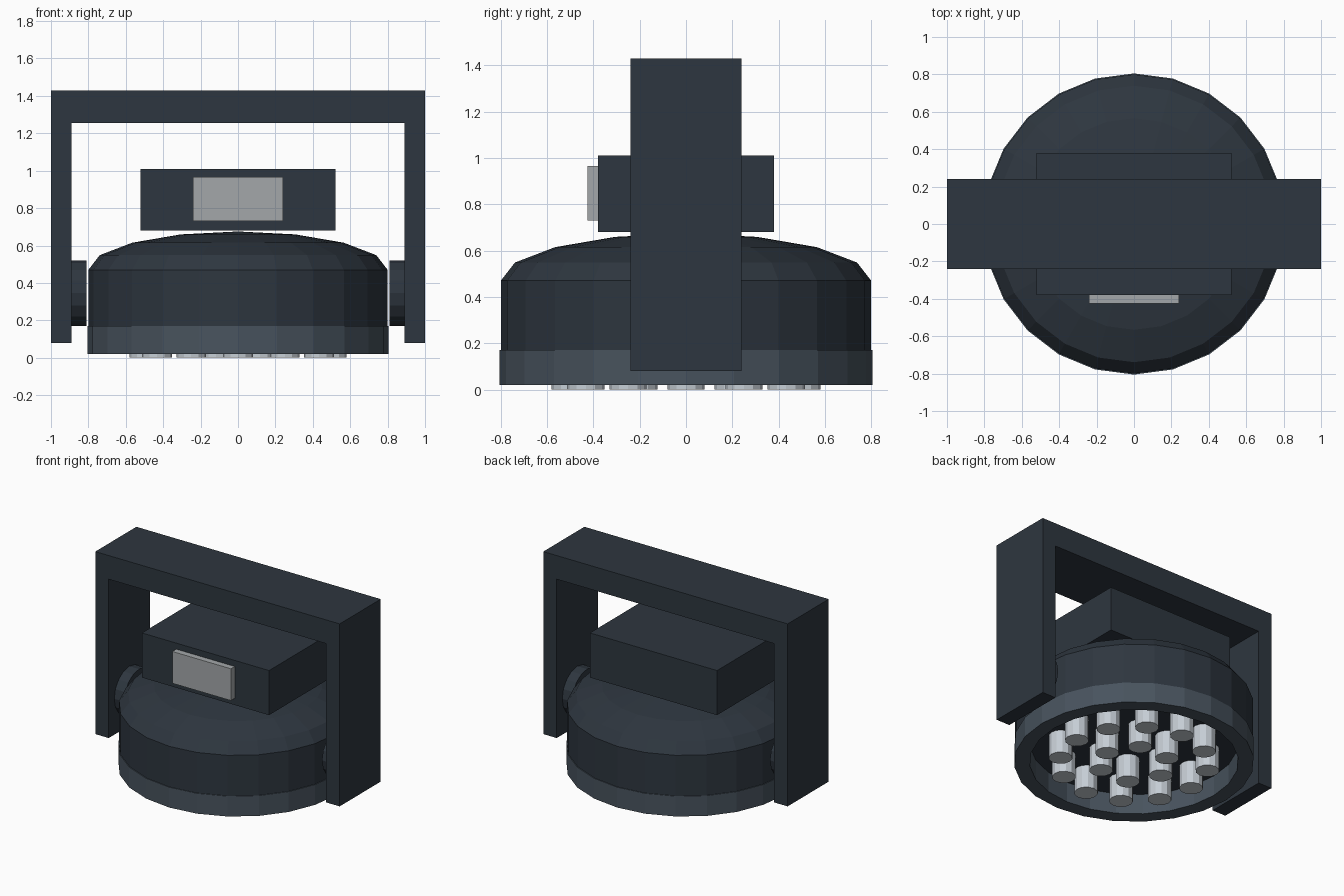
import bpy, bmesh
from math import sin, cos, pi, radians
from mathutils import Matrix

if "Cube" in bpy.data.objects:
    bpy.data.objects.remove(bpy.data.objects["Cube"])


def material(name, rgb):
    m = bpy.data.materials.new(name)
    m.diffuse_color = (*rgb, 1)
    m.use_nodes = True
    m.node_tree.nodes["Principled BSDF"].inputs["Base Color"].default_value = m.diffuse_color
    return m


DARK = material("dark_housing", (0.027, 0.037, 0.050))
STEEL = material("bezel_grey", (0.065, 0.087, 0.112))
LAMP = material("lamp_glass", (0.56, 0.61, 0.66))
PANEL = material("panel_grey", (0.37, 0.39, 0.40))


def finish(bm, name, mat):
    bmesh.ops.recalc_face_normals(bm, faces=bm.faces)
    me = bpy.data.meshes.new(name)
    bm.to_mesh(me)
    bm.free()
    me.materials.append(mat)
    ob = bpy.data.objects.new(name, me)
    bpy.context.collection.objects.link(ob)
    return ob


def box(name, lo, hi, mat):
    bm = bmesh.new()
    size = [b - a for a, b in zip(lo, hi)]
    mid = [(a + b) / 2 for a, b in zip(lo, hi)]
    bmesh.ops.create_cube(bm, size=1, matrix=Matrix.Translation(mid) @ Matrix.Diagonal((*size, 1)))
    return finish(bm, name, mat)


def cylinder(name, centre, radius, depth, sides, mat, rot=Matrix()):
    bm = bmesh.new()
    bmesh.ops.create_cone(bm, cap_ends=True, segments=sides, radius1=radius, radius2=radius,
                          depth=depth, matrix=Matrix.Translation(centre) @ rot)
    return finish(bm, name, mat)


def lathe(name, profile, sides, mat, closed=False):
    bm = bmesh.new()
    vs = [bm.verts.new((r, 0, z)) for r, z in profile]
    pairs = list(zip(vs, vs[1:])) + ([(vs[-1], vs[0])] if closed else [])
    edges = [bm.edges.new(p) for p in pairs]
    bmesh.ops.spin(bm, geom=vs + edges, cent=(0, 0, 0), axis=(0, 0, 1), angle=2 * pi, steps=sides)
    bmesh.ops.remove_doubles(bm, verts=bm.verts, dist=1e-4)
    return finish(bm, name, mat)


# round housing with a flattened dome on top
dome = [(0.8 * cos(i * pi / 8), 0.47 + 0.205 * sin(i * pi / 8)) for i in range(4)]
lathe("housing", [(0, 0.17), (0.8, 0.17)] + dome + [(0, 0.675)], 24, DARK)

# open bezel ring around the lamps
lathe("bezel_ring", [(0.805, 0.02), (0.805, 0.17), (0.7, 0.17), (0.7, 0.02)], 24, STEEL, closed=True)

# lamps: outer ring of twelve, inner ring of six
for ring, count, radius in (("outer", 12, 0.5), ("inner", 6, 0.235)):
    for i in range(count):
        a = 2 * pi * i / count
        cylinder(f"{ring}_lamp_{i + 1}", (radius * cos(a), radius * sin(a), 0.09), 0.08, 0.18, 12, LAMP)

# control box and its display panel
box("control_box", (-0.52, -0.38, 0.68), (0.52, 0.38, 1.01), DARK)
box("display_panel", (-0.24, -0.425, 0.73), (0.24, -0.375, 0.965), PANEL)

# U-shaped yoke, extruded from its front outline
bm = bmesh.new()
outline = [(-1, 0.08), (-0.89, 0.08), (-0.89, 1.255), (0.89, 1.255),
           (0.89, 0.08), (1, 0.08), (1, 1.43), (-1, 1.43)]
face = bm.faces.new([bm.verts.new((x, -0.24, z)) for x, z in outline])
ext = bmesh.ops.extrude_face_region(bm, geom=[face], use_keep_orig=True)
bmesh.ops.translate(bm, vec=(0, 0.48, 0), verts=[v for v in ext["geom"] if isinstance(v, bmesh.types.BMVert)])
finish(bm, "yoke", DARK)

# pivot knobs between yoke and housing
for side, s in (("left", -1), ("right", 1)):
    cylinder(f"{side}_pivot", (s * 0.855, 0, 0.345), 0.175, 0.09, 16, DARK,
             Matrix.Rotation(radians(90), 4, 'Y'))
